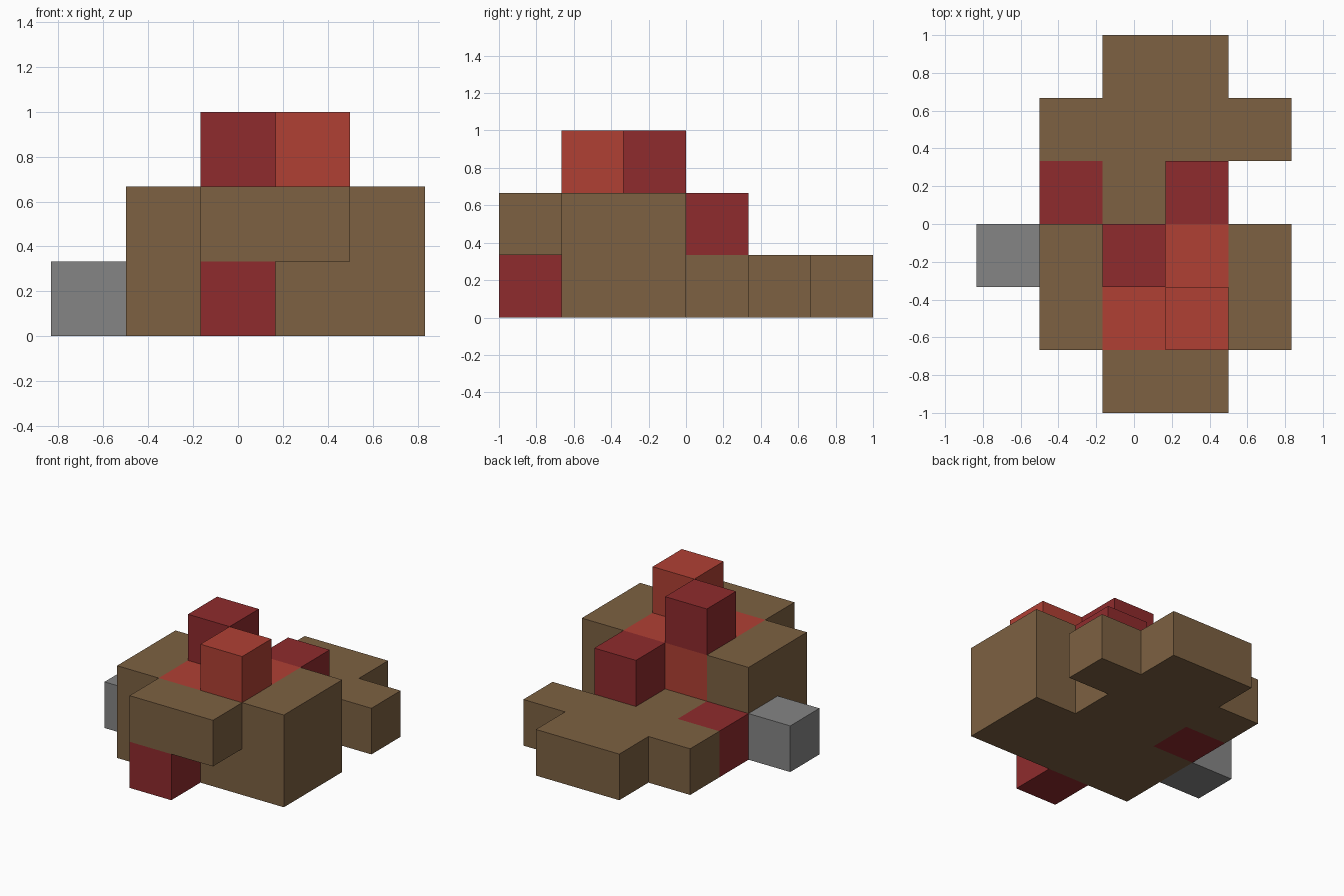
import bpy, bmesh
from mathutils import Vector

default = bpy.data.objects.get("Cube")
if default:
    bpy.data.objects.remove(default, do_unlink=True)

U = 1 / 3                              # edge of one block
ORIGIN = Vector((-2.5 * U, -1, 0))


def material(name, rgb):
    mat = bpy.data.materials.new(name)
    mat.use_nodes = True
    mat.diffuse_color = (*rgb, 1)
    mat.node_tree.nodes["Principled BSDF"].inputs["Base Color"].default_value = (*rgb, 1)
    return mat


brown = material("earth brown", (0.205, 0.12, 0.054))
bright = material("bright red", (0.434, 0.051, 0.034))
dark = material("dark red", (0.275, 0.024, 0.026))
grey = material("stone grey", (0.235, 0.235, 0.235))

# Parts: letter in the plan, name, material
PARTS = {
    "B": ("stepped_body", brown),
    "C": ("red_core", bright),
    "T": ("bright_tower", bright),
    "D": ("dark_tower", dark),
    "S": ("side_block", dark),
    "F": ("front_foot", dark),
    "R": ("rear_corner_block", dark),
    "G": ("grey_side_block", grey),
}

# Plans of each storey, bottom to top; rows run from back to front
PLANS = [
    ["..BB.",
     ".BBBB",
     ".RBB.",
     "GBBBB",
     ".BBBB",
     "..F.."],
    [".....",
     ".....",
     "...S.",
     ".BCCB",
     ".BCCB",
     "..BB."],
    [".....",
     ".....",
     ".....",
     "..D..",
     "...T.",
     "....."],
]

cells = {}
for z, plan in enumerate(PLANS):
    for y, row in enumerate(reversed(plan)):
        for x, letter in enumerate(row):
            if letter != ".":
                cells[x, y, z] = letter

DIRECTIONS = [Vector(s * c for c in axis)
              for axis in ((1, 0, 0), (0, 1, 0), (0, 0, 1)) for s in (1, -1)]


def build_part(letter, name, mat):
    """Join the blocks of one part, keeping only the faces that are exposed."""
    bm = bmesh.new()
    for cell, owner in cells.items():
        if owner != letter:
            continue
        middle = Vector(cell) + Vector((0.5, 0.5, 0.5))
        for d in DIRECTIONS:
            if tuple(int(c + n) for c, n in zip(cell, d)) in cells:
                continue
            a = Vector((d.y, d.z, d.x)) / 2
            b = d.cross(a)
            corners = [middle + d / 2 + v for v in (a + b, b - a, -a - b, a - b)]
            bm.faces.new([bm.verts.new(ORIGIN + c * U) for c in corners])
    bmesh.ops.remove_doubles(bm, verts=bm.verts, dist=0.001)
    # Merge neighbouring coplanar faces into clean flat panels
    bmesh.ops.dissolve_limit(bm, angle_limit=0.01, verts=bm.verts, edges=bm.edges)
    mesh = bpy.data.meshes.new(name)
    bm.to_mesh(mesh)
    bm.free()
    mesh.materials.append(mat)
    bpy.context.collection.objects.link(bpy.data.objects.new(name, mesh))


for letter, (name, mat) in PARTS.items():
    build_part(letter, name, mat)
